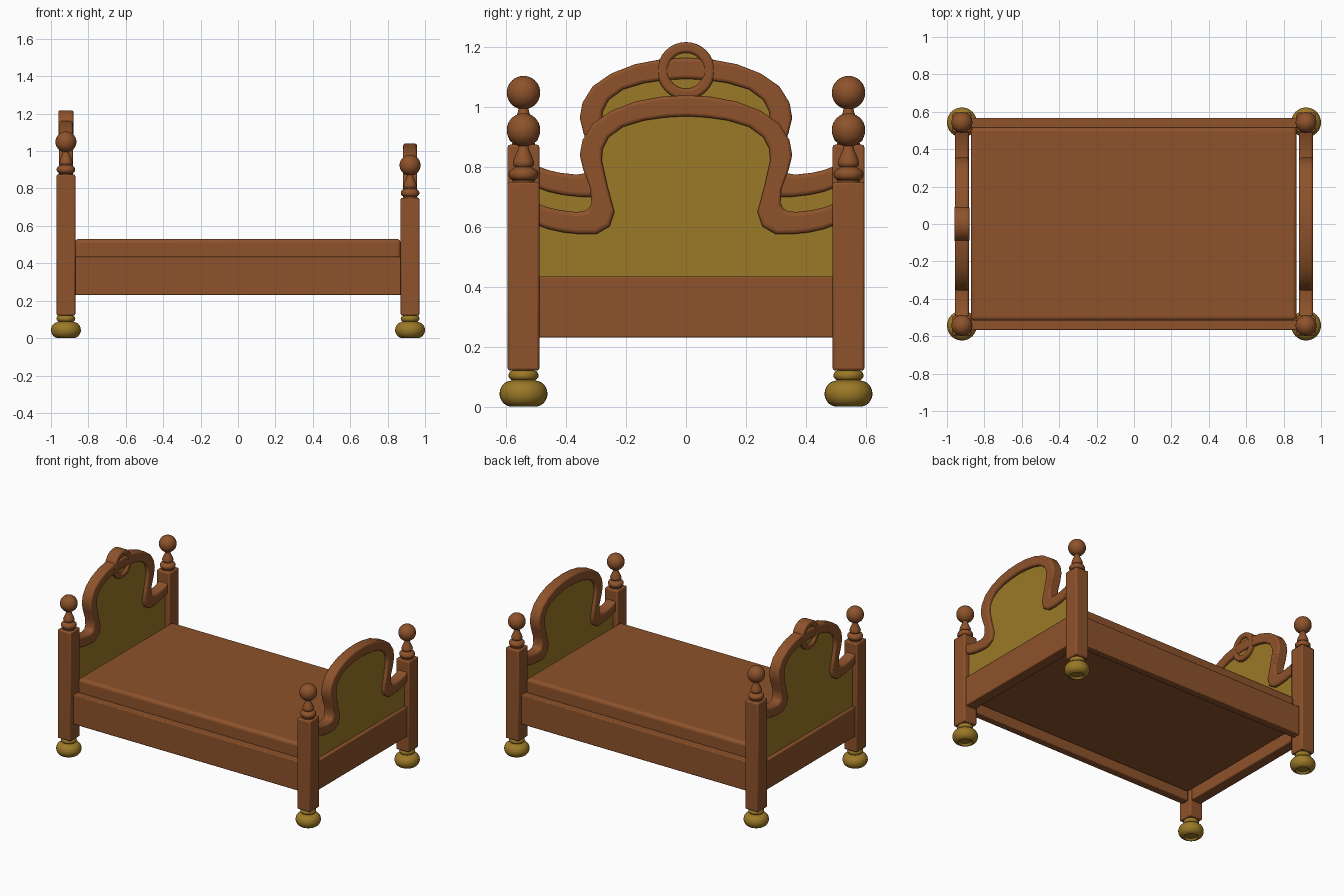
import bpy, bmesh
from math import sin, cos, pi, radians

if "Cube" in bpy.data.objects:
    bpy.data.objects.remove(bpy.data.objects["Cube"])


def material(name, rgb):
    m = bpy.data.materials.new(name)
    m.diffuse_color = (*rgb, 1)
    m.use_nodes = True
    m.node_tree.nodes["Principled BSDF"].inputs["Base Color"].default_value = m.diffuse_color
    return m


WOOD = material("wood", (0.27, 0.085, 0.024))
GOLD = material("gold", (0.33, 0.19, 0.02))


def finish(bm, name, mat, bevel=0, segments=2):
    bmesh.ops.recalc_face_normals(bm, faces=bm.faces)
    me = bpy.data.meshes.new(name)
    bm.to_mesh(me)
    bm.free()
    me.materials.append(mat)
    ob = bpy.data.objects.new(name, me)
    bpy.context.collection.objects.link(ob)
    if bevel:
        mod = ob.modifiers.new("bevel", 'BEVEL')
        mod.width, mod.segments = bevel, segments
        mod.limit_method, mod.angle_limit = 'ANGLE', radians(50)
    bpy.ops.object.select_all(action='DESELECT')
    ob.select_set(True)
    bpy.context.view_layer.objects.active = ob
    bpy.ops.object.shade_smooth_by_angle(angle=radians(35))
    return ob


def box(name, lo, hi, mat, bevel=0.006, segments=2):
    bm = bmesh.new()
    bmesh.ops.create_cube(bm, size=1)
    for v in bm.verts:
        v.co = [lo[i] + (v.co[i] + 0.5) * (hi[i] - lo[i]) for i in range(3)]
    return finish(bm, name, mat, bevel, segments)


def lathe(name, profile, x, y, z, mat, n=32):
    bm = bmesh.new()
    rings = [[bm.verts.new((x + r * cos(2 * pi * k / n), y + r * sin(2 * pi * k / n), z + h))
              for k in range(n)] for r, h in profile]
    for a, b in zip(rings, rings[1:]):
        for k in range(n):
            bm.faces.new((a[k], a[k - 1], b[k - 1], b[k]))
    bm.faces.new(rings[0])
    bm.faces.new(rings[-1])
    return finish(bm, name, mat)


def band(name, outer, inner, x0, x1, mat, closed=False, bevel=0.012):
    """Rectangular-section strip between two outlines in the y-z plane."""
    bm = bmesh.new()
    secs = [[bm.verts.new((x, *p)) for x, p in ((x0, o), (x1, o), (x1, i), (x0, i))]
            for o, i in zip(outer, inner)]
    for a, b in zip(secs, secs[1:] + (secs[:1] if closed else [])):
        for k in range(4):
            bm.faces.new((a[k - 1], a[k], b[k], b[k - 1]))
    if not closed:
        bm.faces.new(secs[0])
        bm.faces.new(secs[-1])
    return finish(bm, name, mat, bevel, 3)


def plate(name, outline, x0, x1, mat):
    bm = bmesh.new()
    f = bm.faces.new([bm.verts.new((x0, *p)) for p in outline])
    ext = bmesh.ops.extrude_face_region(bm, geom=[f])["geom"]
    for v in ext:
        if isinstance(v, bmesh.types.BMVert):
            v.co.x = x1
    bmesh.ops.triangulate(bm, faces=[f for f in bm.faces if len(f.verts) > 4])
    return finish(bm, name, mat)


def arc(cr, cz, rr, rz, a0, a1, n):
    return [(cr + rr * cos(radians(a0 + (a1 - a0) * k / n)),
             cz + rz * sin(radians(a0 + (a1 - a0) * k / n))) for k in range(n + 1)]


# Turned profiles (radius, height)
FOOT = ([(0.035, 0.012), (0.045, 0.0)] + arc(0.04, 0.043, 0.04, 0.043, -75, 85, 12)
        + [(0.04, 0.088)] + arc(0.036, 0.104, 0.014, 0.016, -80, 80, 8) + [(0.03, 0.125)])
FINIAL = ([(0.04, -0.005), (0.038, 0.006)] + arc(0.03, 0.026, 0.02, 0.02, -80, 80, 8)
          + [(0.028, 0.05), (0.034, 0.056), (0.036, 0.064), (0.033, 0.075), (0.026, 0.092),
             (0.019, 0.108), (0.016, 0.125)] + arc(0, 0.174, 0.056, 0.056, -72, 89, 16))

# Half outlines of the scrolled crest, from post to centre (y, z)
OUTER = [(-0.50, 0.68), (-0.46, 0.665), (-0.42, 0.656), (-0.365, 0.65), (-0.328, 0.656), (-0.316, 0.68),
         (-0.32, 0.73), (-0.343, 0.79), (-0.355, 0.84), (-0.346, 0.89), (-0.312, 0.945),
         (-0.25, 0.988), (-0.17, 1.019), (-0.08, 1.036), (0, 1.04)]
INNER = [(-0.50, 0.608), (-0.46, 0.593), (-0.41, 0.582), (-0.355, 0.576), (-0.30, 0.576), (-0.255, 0.602),
         (-0.239, 0.65), (-0.262, 0.735), (-0.281, 0.82), (-0.279, 0.86), (-0.258, 0.90),
         (-0.21, 0.935), (-0.14, 0.956), (-0.07, 0.966), (0, 0.97)]


def whole(half, dz):
    pts = half + [(-y, z) for y, z in reversed(half[:-1])]
    return [(y, z + dz) for y, z in pts]


# Head and foot ends: posts, turnings, rail, panel, crest
for end, s, dz in (("head", -1, 0.125), ("foot", 1, 0.0)):
    cx = 0.92 * s
    top = 0.75 + dz
    for side, t in (("front", -1), ("back", 1)):
        cy = 0.543 * t
        tag = f"{end}_{side}"
        box(tag + "_post", (cx - 0.05, cy - 0.053, 0.12), (cx + 0.05, cy + 0.053, top), WOOD, 0.008)
        lathe(tag + "_bun_foot", FOOT, cx, cy, 0, GOLD)
        lathe(tag + "_finial", FINIAL, cx, cy, top, WOOD)
    box(end + "_rail", (cx - 0.038, -0.495, 0.23), (cx + 0.038, 0.495, 0.435), WOOD)
    out, inn = whole(OUTER, dz), whole(INNER, dz)
    band(end + "_crest", out, inn, cx - 0.037, cx + 0.037, WOOD)
    mid = [((a + c) / 2, (b + d) / 2) for (a, b), (c, d) in zip(out, inn)]
    plate(end + "board_panel", [(-0.50, 0.42)] + mid + [(0.50, 0.42)], cx - 0.015, cx + 0.015, GOLD)

# Round medallion on the headboard
ring = [arc(0, 1.122, r, r, 0, 360, 32)[:-1] for r in (0.096, 0.06)]
band("medallion_ring", ring[0], ring[1], -0.96, -0.88, WOOD, True, 0.01)
plate("medallion_disc", arc(0, 1.122, 0.07, 0.07, 0, 360, 32)[:-1], -0.945, -0.895, GOLD)

# Side rails and mattress
for side, t in (("front", -1), ("back", 1)):
    y0, y1 = sorted((0.513 * t, 0.567 * t))
    box(side + "_side_rail", (-0.872, y0, 0.23), (0.872, y1, 0.435), WOOD)
box("mattress", (-0.872, -0.517, 0.29), (0.87, 0.517, 0.53), WOOD, 0.022, 4)
